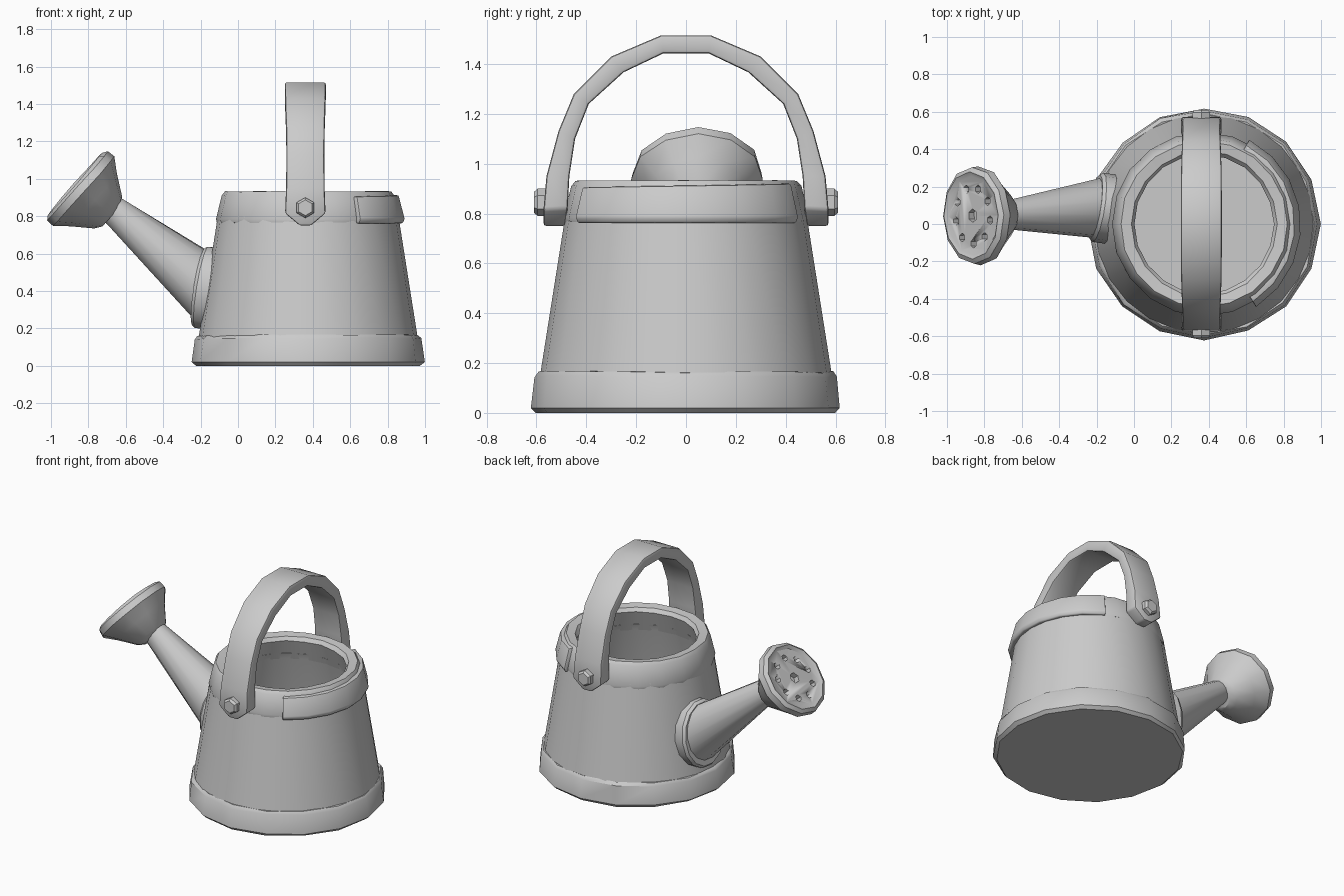
import bpy, bmesh, math, random
from mathutils import Matrix, Vector

if "Cube" in bpy.data.objects:
    bpy.data.objects.remove(bpy.data.objects["Cube"])

random.seed(4)
CX = 0.375                      # axis of the can


def loft(name, rings, loop=False, smooth=35, bevel=0):
    """Skin a list of equal-sized rings; cap the ends unless looped."""
    bm = bmesh.new()
    vr = [[bm.verts.new(p) for p in r] for r in rings]
    n = len(vr[0])
    pairs = list(zip(vr, vr[1:])) + ([(vr[-1], vr[0])] if loop else [])
    for a, b in pairs:
        for i in range(n):
            j = (i + 1) % n
            bm.faces.new((a[i], a[j], b[j], b[i]))
    if not loop:
        bm.faces.new(vr[0])
        bm.faces.new(vr[-1])
    bmesh.ops.recalc_face_normals(bm, faces=bm.faces)
    me = bpy.data.meshes.new(name)
    bm.to_mesh(me)
    bm.free()
    ob = bpy.data.objects.new(name, me)
    bpy.context.collection.objects.link(ob)
    bpy.ops.object.select_all(action='DESELECT')
    ob.select_set(True)
    bpy.context.view_layer.objects.active = ob
    if bevel:
        m = ob.modifiers.new("bevel", 'BEVEL')
        m.width, m.segments = bevel, 2
        bpy.ops.object.modifier_apply(modifier=m.name)
    bpy.ops.object.shade_smooth_by_angle(angle=math.radians(smooth))
    return ob


def ring(r, h, sides, mat, sx=1.0, sy=1.0, jitter=0.0, turn=0.0):
    out = []
    for i in range(sides):
        a = math.tau * (i + turn) / sides
        k = r + random.uniform(-jitter, jitter)
        z = h + random.uniform(-jitter, jitter) * (h > 0.03)
        out.append(mat @ Vector((k * sx * math.cos(a), k * sy * math.sin(a), z)))
    return out


def lathe(name, profile, sides, mat, loop=False, smooth=35, **kw):
    return loft(name, [ring(r, h, sides, mat, **kw) for r, h in profile], loop, smooth)


def frame(origin, normal):
    """Local z along the normal, x horizontal, y upward."""
    z = Vector(normal).normalized()
    x = Vector((0, 0, 1)).cross(z).normalized()
    y = z.cross(x)
    m = Matrix((x, y, z)).transposed().to_4x4()
    m.translation = origin
    return m


axis = Matrix.Translation((CX, 0, 0))

# hollow tapered body, base band and rim
lathe("body", [(0.54, 0.10), (0.42, 0.76), (0.405, 0.80), (0.483, 0.80), (0.60, 0.06)], 24, axis)
lathe("base_band", [(0.60, 0), (0.62, 0.02), (0.607, 0.145), (0.593, 0.163), (0.575, 0.163), (0.575, 0.05)],
      16, axis, jitter=0.005)
lathe("rim", [(0.372, 0.90), (0.39, 0.925), (0.445, 0.932), (0.462, 0.912), (0.492, 0.785),
              (0.488, 0.765), (0.465, 0.755), (0.422, 0.755)], 20, axis, loop=True, jitter=0.002)

# overlapping end of the rim strip, fading into the rim
strip = []
for i in range(8):
    t = i / 7
    a = math.radians(-58 + 120 * t)
    k, lift = 0.013 * t, 0.015 * t
    sect = [(0.43, 0.905 + lift), (0.492 - k, 0.905 + lift), (0.525 - k, 0.785), (0.515 - k, 0.762), (0.45, 0.762)]
    strip.append([(CX + r * math.cos(a), r * math.sin(a), z) for r, z in sect])
loft("rim_overlap", strip, bevel=0.007)

# arched strap handle: outer y, z, inner y, z, half width
half = [(0.572, 0.75, 0.485, 0.75, 0.03), (0.572, 0.815, 0.475, 0.82, 0.108), (0.56, 0.95, 0.468, 0.95, 0.103),
        (0.512, 1.13, 0.445, 1.10, 0.101), (0.45, 1.28, 0.39, 1.24, 0.103), (0.30, 1.43, 0.25, 1.367, 0.108),
        (0.10, 1.515, 0.09, 1.443, 0.11)]
path = [(s * a, b, s * c, d, w) for s, pts in ((1, half), (-1, half[::-1])) for a, b, c, d, w in pts]
HX = 0.36
loft("handle", [[(HX - w, yo, zo), (HX + w, yo, zo), (HX + w, yi, zi), (HX - w, yi, zi)]
                for yo, zo, yi, zi, w in path], bevel=0.012)

# handle rivets
for side, s in (("front", -1), ("back", 1)):
    lathe("rivet_" + side, [(0.055, 0), (0.055, 0.05), (0.042, 0.065)], 6,
          frame((HX, s * 0.545, 0.845), (0, s, 0)), smooth=25, turn=0.5)

# spout collar lying on the body wall
yaw = math.asin(0.085 / 0.545)
n = Vector((-math.cos(yaw), math.sin(yaw), 0.164))
seat = frame((CX - 0.545 * math.cos(yaw), 0.085, 0.415), n)
lathe("spout_collar", [(1, -0.05), (1, 0.03), (0.93, 0.048)], 14, seat, sx=0.187, sy=0.225)

# tapered spout
d = Vector((-0.75, -0.02, 0.66)).normalized()
tip = frame((-0.66, 0.05, 0.828), d)
loft("spout", [ring(1, 0.02, 14, seat, 0.165, 0.195), ring(0.08, 0, 14, tip), ring(0.07, 0.04, 14, tip)])

# sprinkler head
head_m = tip @ Matrix.Translation((0, -0.03, 0))
head = lathe("sprinkler_head", [(0.075, -0.005), (0.115, 0.02), (0.187, 0.12), (0.25, 0.195), (0.245, 0.238),
                                (0.22, 0.255), (0.2, 0.243)], 12, head_m, sx=1.06, jitter=0.003)

# sprinkler holes: one in the middle and nine around it
spots = [(0, 0, 0.036)] + [(0.15 * math.cos(a), 0.14 * math.sin(a), 0.023)
                           for a in (math.tau * i / 9 for i in range(9))]
for x, y, r in spots:
    cutter = lathe("hole_cutter", [(r, 0.205), (r, 0.30)], 6, head_m @ Matrix.Translation((x, y, 0)))
    cutter.hide_render = True
    m = head.modifiers.new("hole", 'BOOLEAN')
    m.operation, m.solver, m.object = 'DIFFERENCE', 'EXACT', cutter
    bpy.context.view_layer.objects.active = head
    bpy.ops.object.modifier_apply(modifier=m.name)
    bpy.data.objects.remove(cutter)
